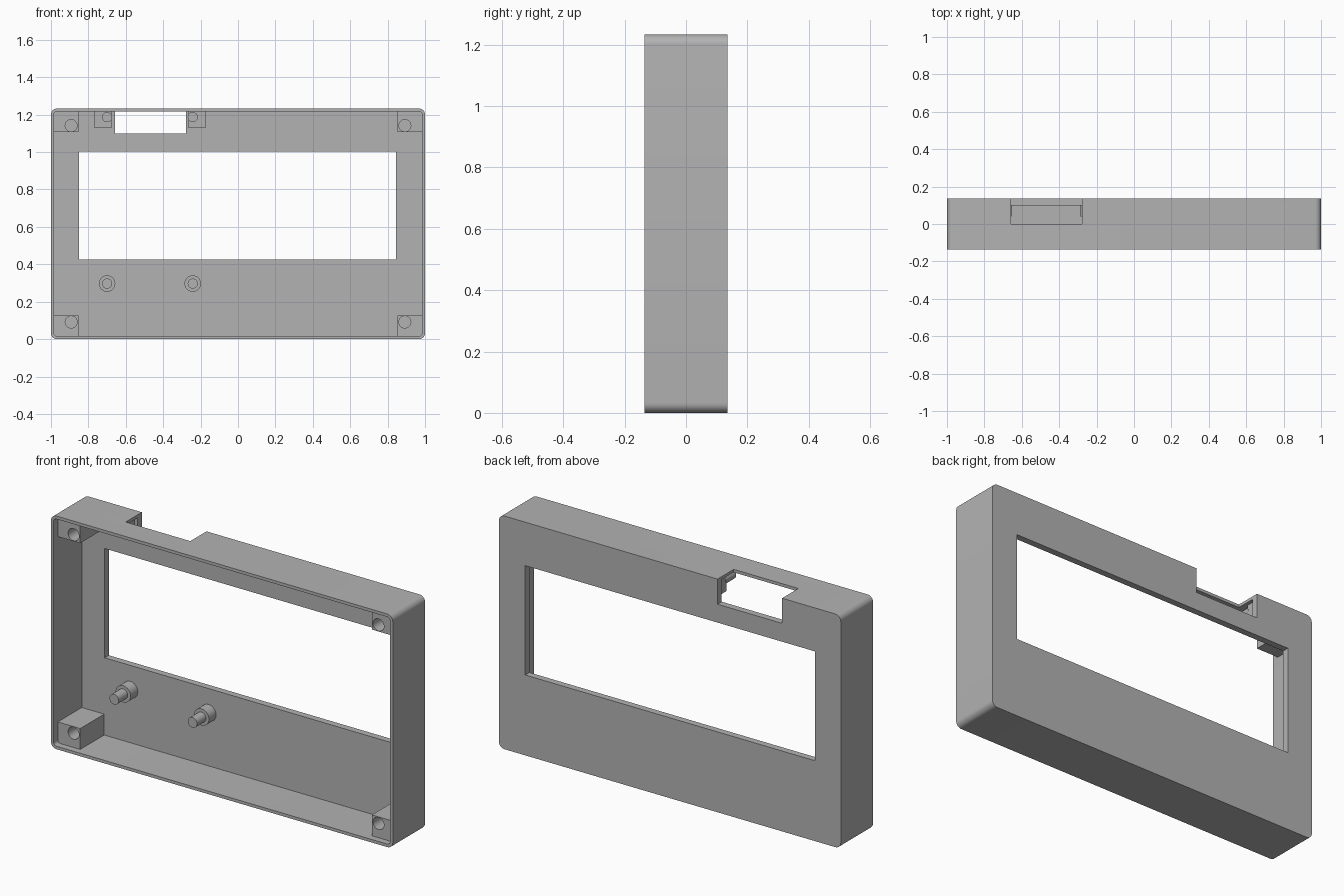
import bpy
import bmesh
import math
from mathutils import Matrix, Vector

default = bpy.data.objects.get("Cube")
if default:
    bpy.data.objects.remove(default, do_unlink=True)

# Single grey plastic
plastic = bpy.data.materials.new("grey plastic")
plastic.use_nodes = True
GREY = (0.45, 0.45, 0.45, 1)
plastic.diffuse_color = GREY
plastic.node_tree.nodes["Principled BSDF"].inputs["Base Color"].default_value = GREY

FRONT, BACK = -0.135, 0.135
PANEL = 0.1          # inner face of the back panel
HEIGHT = 1.233
WALL = 0.016
SEAT = 0.04          # level where the circuit board rests
MID = HEIGHT / 2


def finish(name, bm):
    mesh = bpy.data.meshes.new(name)
    bmesh.ops.recalc_face_normals(bm, faces=bm.faces)
    bm.to_mesh(mesh)
    bm.free()
    mesh.materials.append(plastic)
    obj = bpy.data.objects.new(name, mesh)
    bpy.context.collection.objects.link(obj)
    return obj


def box(name, x0, x1, y0, y1, z0, z1, radius=0):
    """Box, with its four front-to-back edges rounded if a radius is given."""
    bm = bmesh.new()
    size = Matrix.Diagonal((x1 - x0, y1 - y0, z1 - z0, 1))
    centre = Vector((x0 + x1, y0 + y1, z0 + z1)) / 2
    bmesh.ops.create_cube(bm, size=1, matrix=Matrix.Translation(centre) @ size)
    if radius:
        edges = [e for e in bm.edges
                 if abs(e.verts[0].co.y - e.verts[1].co.y) > 0.01]
        bmesh.ops.bevel(bm, geom=edges, offset=radius, segments=8,
                        profile=0.5, affect='EDGES')
    return finish(name, bm)


def rod(name, x, z, radius, y0, y1):
    """Cylinder running front to back."""
    bm = bmesh.new()
    place = Matrix.Translation((x, (y0 + y1) / 2, z)) @ Matrix.Rotation(math.pi / 2, 4, 'X')
    bmesh.ops.create_cone(bm, cap_ends=True, segments=32, radius1=radius,
                          radius2=radius, depth=y1 - y0, matrix=place)
    return finish(name, bm)


def cut(target, cutter):
    cutter.hide_render = True
    mod = target.modifiers.new("cut", 'BOOLEAN')
    mod.operation = 'DIFFERENCE'
    mod.solver = 'EXACT'
    mod.object = cutter
    bpy.context.view_layer.objects.active = target
    bpy.ops.object.modifier_apply(modifier=mod.name)
    bpy.data.objects.remove(cutter, do_unlink=True)


parts = []

# Rounded case, hollow and open at the front
case = box("case_shell", -1, 1, FRONT, BACK, 0, HEIGHT, 0.032)
cut(case, box("cavity", -1 + WALL, 1 - WALL, FRONT - 0.1, PANEL,
              WALL, HEIGHT - WALL, 0.016))
# Display window, then connector notch through the panel and top wall
cut(case, box("window", -0.85, 0.846, 0, 0.3, 0.425, 1.003))
cut(case, box("notch", -0.657, -0.279, 0, 0.3, 1.1, 1.4))
parts.append(case)

# Screw blocks in the four corners, each with a blind hole
for side, sx in (("right", -1), ("left", 1)):
    for level, sz in (("lower", -1), ("upper", 1)):
        xs = sorted((sx * 0.853, sx * 0.986))
        zs = sorted((MID + sz * 0.49, MID + sz * 0.602))
        block = box(f"{level}_{side}_screw_block", *xs, -0.1, PANEL + 0.002, *zs)
        cut(block, rod("hole", sx * 0.892, MID + sz * 0.525, 0.032, -0.2, 0.05))
        parts.append(block)

# Board supports: blocks beside the notch and round posts below, all with pins
for side, x, x0, x1 in (("right", -0.7, -0.767, -0.676),
                        ("left", -0.242, -0.265, -0.174)):
    parts.append(box(f"{side}_notch_block", x0, x1, SEAT, PANEL + 0.002,
                     1.13, HEIGHT - WALL + 0.002))
    parts.append(rod(f"{side}_notch_pin", x, 1.187, 0.027, -0.035, SEAT + 0.01))
    parts.append(rod(f"{side}_post", x, 0.297, 0.044, SEAT, PANEL + 0.002))
    parts.append(rod(f"{side}_post_pin", x, 0.297, 0.027, -0.035, SEAT + 0.01))

# Smooth the curves and keep the edges crisp
bpy.ops.object.select_all(action='DESELECT')
for obj in parts:
    obj.select_set(True)
bpy.context.view_layer.objects.active = case
bpy.ops.object.shade_smooth_by_angle(angle=math.radians(30))
